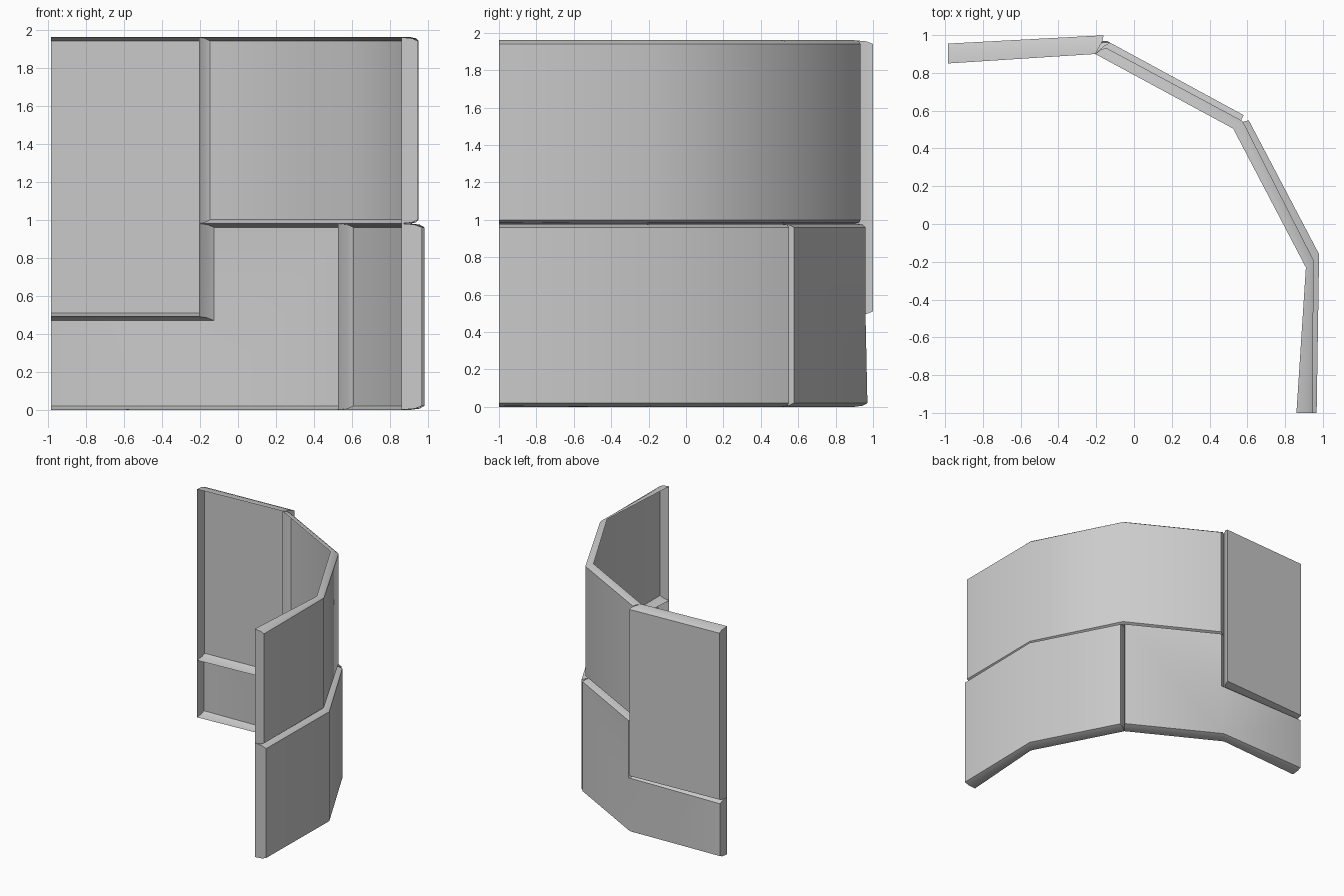
import bpy, bmesh
from mathutils import Vector

if "Cube" in bpy.data.objects:
    bpy.data.objects.remove(bpy.data.objects["Cube"])

# plan paths: four straight runs around a quarter turn
INNER = [(-0.985, 0.85), (-0.205, 0.90), (0.525, 0.505), (0.91, -0.23), (0.86, -1.0)]
LOWER = [(-0.985, 0.945), (-0.145, 0.97), (0.598, 0.567), (0.98, -0.16), (0.967, -1.0)]
UPPER = [(-0.985, 0.93), (-0.165, 0.942), (0.575, 0.545), (0.95, -0.19), (0.947, -1.0)]
BLOCK = [(-0.985, 0.955), (-0.14, 1.0)]
RUN = 0.83                                            # length of one run
LEVELS = [(0, 0), (0.65, 0.006), (1, 0.02)]           # depth, edge inset


def along(path, u):
    i = max(0, min(int(u), len(path) - 2))
    return Vector(path[i]).lerp(Vector(path[i + 1]), u - i) if 0 <= u - i <= 1 else Vector(path[i + 1])


def panel(name, outer, outline, cells):
    """Open-backed panel: outer skin plus chamfered rim, outline in (run, height)."""
    n = len(outline)
    normals = []
    for i in range(n):
        (u0, z0), (u1, z1) = outline[i], outline[(i + 1) % n]
        nrm = Vector((z0 - z1, u1 - u0)).normalized()
        if u0 == u1 and u0 in (0, 4):                 # cut ends stay flat
            nrm = Vector((0, 0))
        normals.append(nrm)
    bm = bmesh.new()
    rings = []
    for depth, inset in LEVELS:
        ring = []
        for i, (u, z) in enumerate(outline):
            a, b = normals[i - 1], normals[i]
            shift = (a if (a - b).length < 1e-5 else a + b) * inset
            v = u + shift.x / RUN
            p = along(INNER, v).lerp(along(outer, v), depth)
            ring.append(bm.verts.new((p.x, p.y, z + shift.y)))
        rings.append(ring)
    for a, b in zip(rings, rings[1:]):
        for i in range(n):
            j = (i + 1) % n
            bm.faces.new((b[j], a[j], a[i], b[i])[::-1][::-1]).normal_flip()
    for c in cells:
        bm.faces.new([rings[-1][i] for i in reversed(c)])
    bmesh.ops.recalc_face_normals(bm, faces=bm.faces)
    bm.normal_update()
    skin = bm.faces[:] [-1]
    c = skin.calc_center_median()
    if skin.normal.x * c.x + skin.normal.y * c.y < 0:   # outer skin faces outward
        bmesh.ops.reverse_faces(bm, faces=bm.faces[:])
    mesh = bpy.data.meshes.new(name)
    bm.to_mesh(mesh)
    bm.free()
    ob = bpy.data.objects.new(name, mesh)
    bpy.context.collection.objects.link(ob)
    bpy.ops.object.select_all(action='DESELECT')
    ob.select_set(True)
    bpy.context.view_layer.objects.active = ob
    bpy.ops.object.shade_smooth_by_angle(angle=0.7)


def strip(name, outer, u0, u1, z0, z1):
    us = list(range(u0, u1 + 1))
    outline = [(u, z0) for u in us] + [(u, z1) for u in reversed(us)]
    n = len(outline)
    panel(name, outer, outline, [(i, i + 1, n - 2 - i, n - 1 - i) for i in range(len(us) - 1)])


# tall end block, upper course, lower right course
strip("end_block", BLOCK, 0, 1, 0.49, 1.96)
strip("upper_course", UPPER, 1, 4, 0.98, 1.96)
strip("lower_right_course", LOWER, 2, 4, 0, 0.98)

# L-shaped lower block wrapping under the end block
panel("lower_corner_block", LOWER,
      [(0, 0), (1, 0), (2, 0), (2, 0.98), (1, 0.98), (1, 0.49), (0, 0.49)],
      [(0, 1, 5, 6), (1, 2, 3, 4, 5)])
